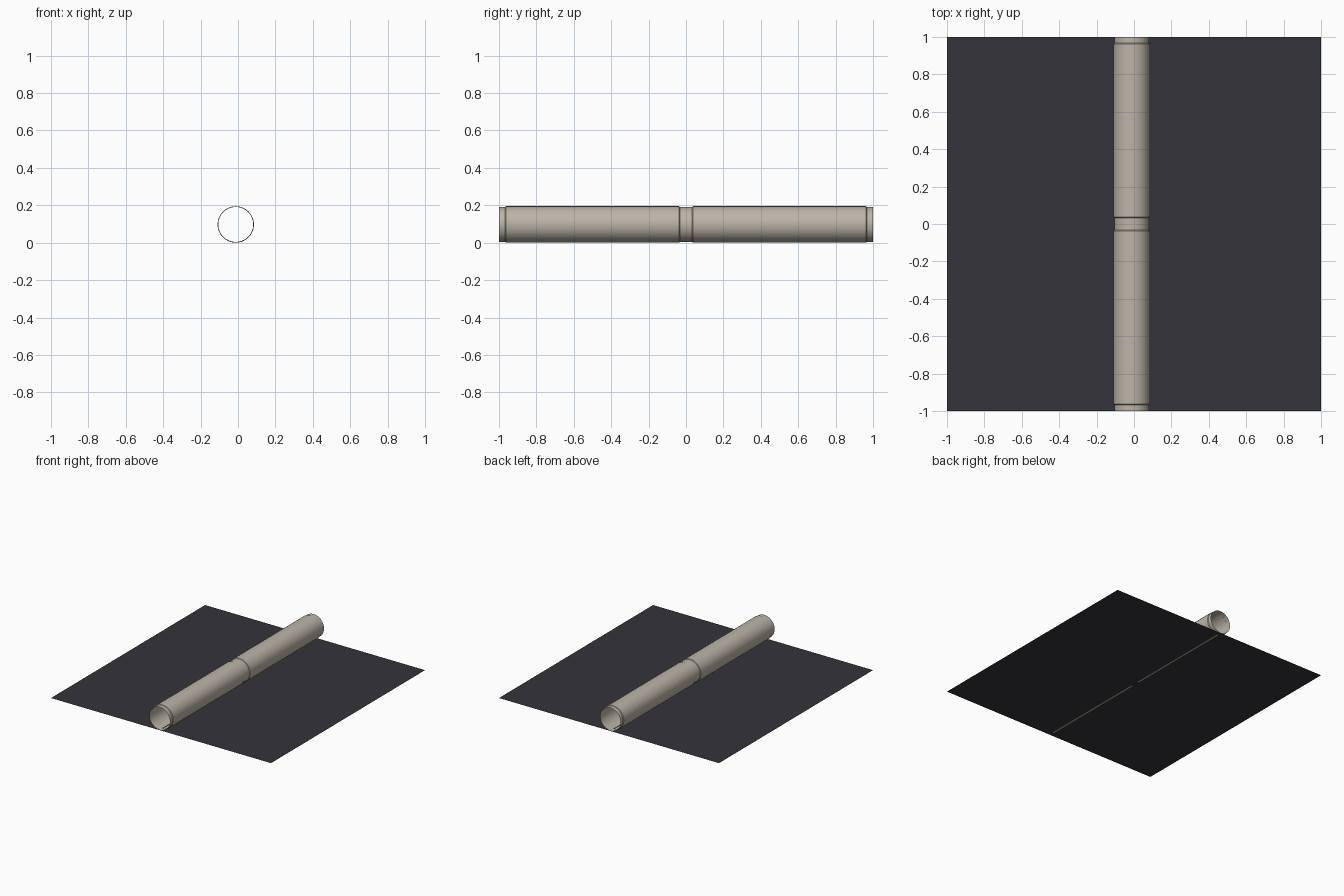
import bpy, bmesh, math

if "Cube" in bpy.data.objects:
    bpy.data.objects.remove(bpy.data.objects["Cube"])

CX, CZ = -0.012, 0.0975   # pipe axis
R, R_NECK = 0.0975, 0.0935  # body and recessed neck radii
SIDES = 32


def make_object(name, bm, color):
    mesh = bpy.data.meshes.new(name)
    bm.to_mesh(mesh)
    bm.free()
    obj = bpy.data.objects.new(name, mesh)
    bpy.context.collection.objects.link(obj)
    mat = bpy.data.materials.new(name + "_material")
    mat.diffuse_color = color
    mat.use_nodes = True
    mat.node_tree.nodes["Principled BSDF"].inputs["Base Color"].default_value = mat.diffuse_color
    mesh.materials.append(mat)
    return obj


# Thin flat base sheet, just above the lowest line of the pipe
bm = bmesh.new()
bmesh.ops.create_grid(bm, x_segments=1, y_segments=1, size=1.0)
bmesh.ops.translate(bm, verts=bm.verts, vec=(0, 0, 0.0006))
make_object("base_sheet", bm, (0.035, 0.035, 0.042, 1))

# Open pipe: two wide sections with recessed necks at the ends and middle
half = [(0.0, R_NECK), (0.033, R_NECK), (0.037, R),
        (0.963, R), (0.967, R_NECK), (1.0, R_NECK)]
profile = [(-y, r) for y, r in reversed(half[1:])] + half
bm = bmesh.new()
rings = []
for y, r in profile:
    ring = []
    for i in range(SIDES):
        a = 2 * math.pi * i / SIDES
        ring.append(bm.verts.new((CX + r * math.cos(a), y, CZ + r * math.sin(a))))
    rings.append(ring)
for a, b in zip(rings, rings[1:]):
    for i in range(SIDES):
        j = (i + 1) % SIDES
        bm.faces.new((a[i], b[i], b[j], a[j]))
bmesh.ops.recalc_face_normals(bm, faces=bm.faces)
pipe = make_object("pipe", bm, (0.50, 0.46, 0.39, 1))

bpy.context.view_layer.objects.active = pipe
pipe.select_set(True)
bpy.ops.object.shade_smooth_by_angle(angle=math.radians(30))
